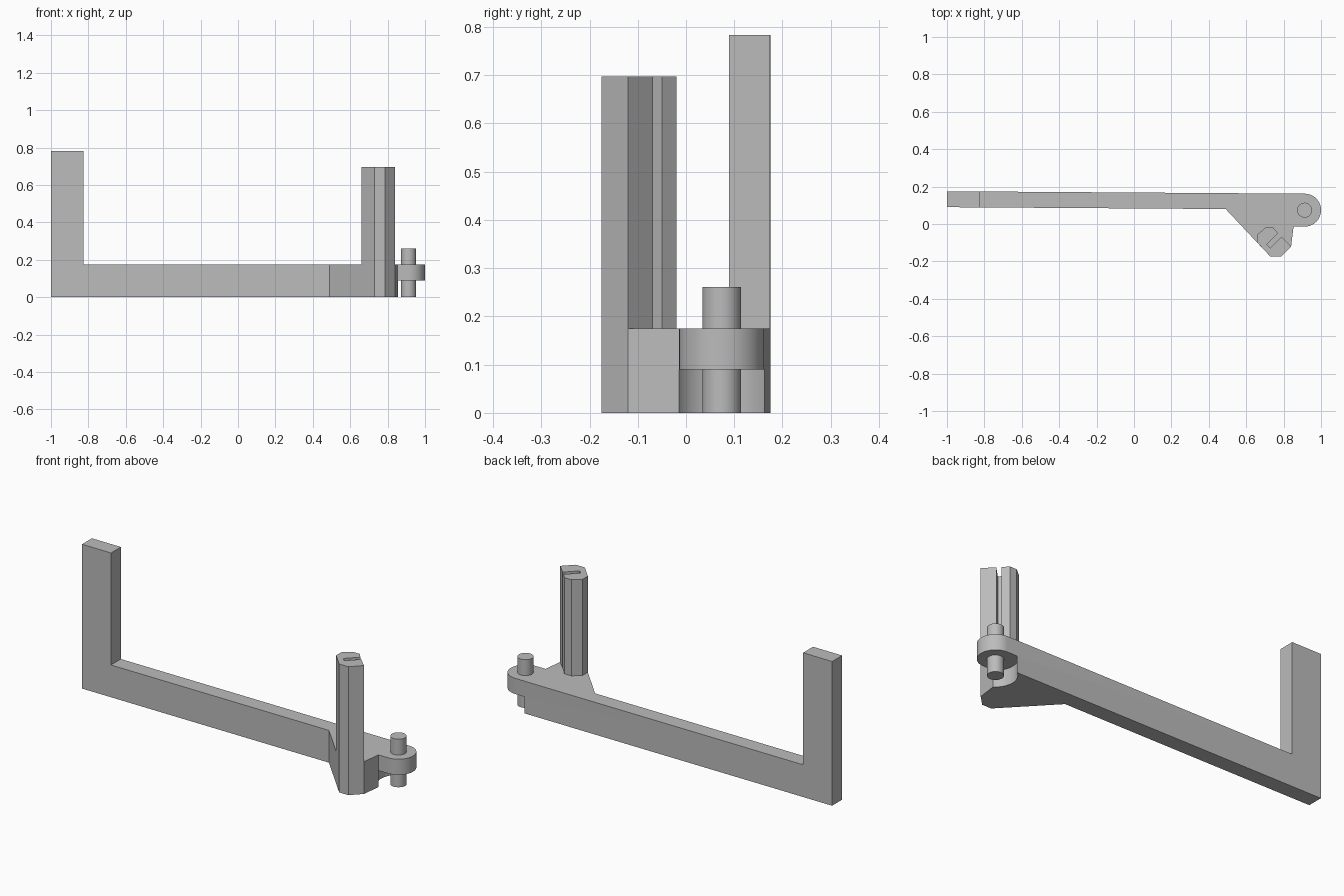
import bpy, bmesh
from math import cos, sin, pi

cube = bpy.data.objects.get("Cube")
if cube:
    bpy.data.objects.remove(cube, do_unlink=True)

grey = bpy.data.materials.new("plain grey")
grey.use_nodes = True
colour = (0.5, 0.5, 0.5, 1)
grey.diffuse_color = colour
grey.node_tree.nodes["Principled BSDF"].inputs["Base Color"].default_value = colour

BASE_TOP, TONGUE_BOTTOM = 0.175, 0.09
PIN = (0.912, 0.074)


def arc(radius, start, end, steps):
    angles = [start + (end - start) * i / steps for i in range(steps + 1)]
    return [(PIN[0] + radius * cos(a), PIN[1] + radius * sin(a)) for a in angles]


def prism(name, outline, z0, z1):
    """Extrude a flat counter-clockwise outline from z0 to z1."""
    bm = bmesh.new()
    face = bm.faces.new([bm.verts.new((x, y, z0)) for x, y in outline])
    new = bmesh.ops.extrude_face_region(bm, geom=[face])["geom"]
    for v in new:
        if isinstance(v, bmesh.types.BMVert):
            v.co.z = z1
    bmesh.ops.recalc_face_normals(bm, faces=bm.faces)
    mesh = bpy.data.meshes.new(name)
    bm.to_mesh(mesh)
    bm.free()
    mesh.materials.append(grey)
    obj = bpy.data.objects.new(name, mesh)
    bpy.context.collection.objects.link(obj)
    return obj


def combine(target, other, operation):
    """Apply a boolean, then remove the second object."""
    mod = target.modifiers.new(operation, "BOOLEAN")
    mod.operation, mod.object, mod.solver = operation, other, "EXACT"
    bpy.context.view_layer.objects.active = target
    bpy.ops.object.modifier_apply(modifier=mod.name)
    bpy.data.objects.remove(other, do_unlink=True)


def smooth(obj):
    bpy.ops.object.select_all(action="DESELECT")
    obj.select_set(True)
    bpy.context.view_layer.objects.active = obj
    bpy.ops.object.shade_smooth_by_angle(angle=pi / 6)


# Long arm with gusset and rounded tongue
outline = [(-1, 0.09), (0.49, 0.08), (0.73, -0.175), (0.785, -0.175),
           (0.84, -0.12), (0.853, -0.014)]
outline += arc(0.088, -pi / 2, pi / 2, 32) + [(-1, 0.175)]
arm = prism("arm", outline, 0, BASE_TOP)

# Upright at the far end, raised from the arm's own top face
bm = bmesh.new()
bm.from_mesh(arm.data)
bmesh.ops.bisect_plane(bm, geom=bm.verts[:] + bm.edges[:] + bm.faces[:],
                       plane_co=(-0.825, 0, 0), plane_no=(1, 0, 0))
end = [f for f in bm.faces if f.normal.z > 0.9 and f.calc_center_median().x < -0.8]
new = bmesh.ops.extrude_face_region(bm, geom=end)["geom"]
for v in new:
    if isinstance(v, bmesh.types.BMVert):
        v.co.z = 0.783
bmesh.ops.delete(bm, geom=end, context="FACES")
bmesh.ops.dissolve_limit(bm, angle_limit=0.005, verts=bm.verts, edges=bm.edges)
bmesh.ops.recalc_face_normals(bm, faces=bm.faces)
bm.to_mesh(arm.data)
bm.free()

# Round clearance below the tongue
relief = [(0.99, -0.1), (1.1, -0.1), (1.1, 0.25), (0.99, 0.25)]
relief = arc(0.105, 0.55 * pi, 1.45 * pi, 32) + relief
combine(arm, prism("relief", relief, -0.1, TONGUE_BOTTOM), "DIFFERENCE")
smooth(arm)

# Slotted post on the gusset
post = [(0.73, -0.175), (0.785, -0.175), (0.84, -0.12),
        (0.788, -0.068), (0.728, -0.128), (0.71, -0.11), (0.77, -0.05),
        (0.745, -0.02), (0.703, -0.02), (0.66, -0.055), (0.66, -0.1)]
prism("slotted_post", post, BASE_TOP, 0.697)

# Hinge pin through the tongue
pin = prism("hinge_pin", arc(0.04, 0, 2 * pi * 31 / 32, 31), 0, 0.261)
smooth(pin)
